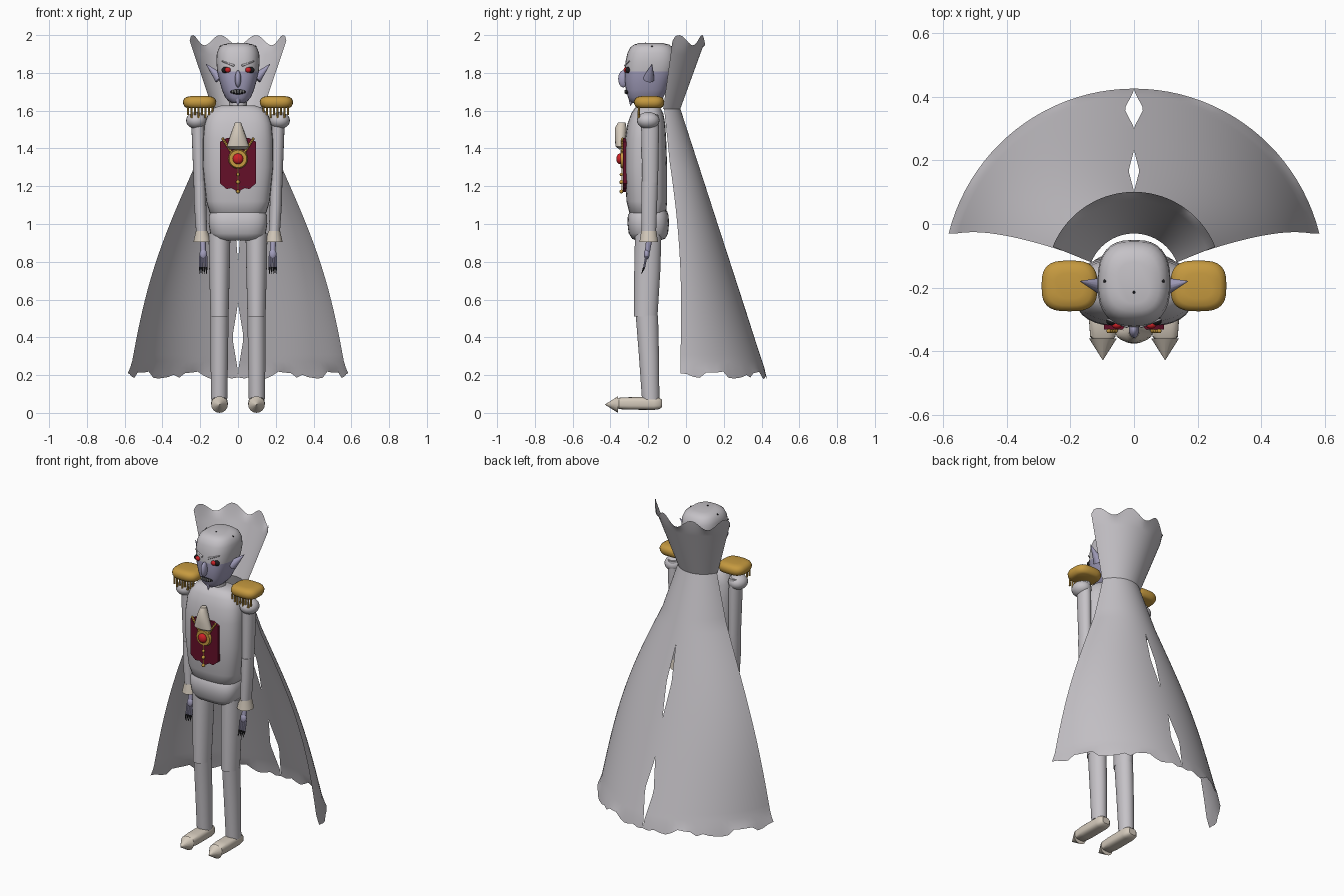
import bpy, bmesh, math, random
from mathutils import Vector, Matrix

random.seed(4)
cube = bpy.data.objects.get("Cube")
if cube:
    bpy.data.objects.remove(cube, do_unlink=True)


def material(name, *rgb):
    m = bpy.data.materials.new(name)
    m.use_nodes = True
    m.diffuse_color = (*rgb, 1)
    m.node_tree.nodes["Principled BSDF"].inputs["Base Color"].default_value = (*rgb, 1)
    return m


GREY = material("pale grey cloth", .56, .54, .57)
SKIN = material("lavender skin", .36, .34, .5)
GOLD = material("gold", .56, .32, .05)
CRIMSON = material("dark crimson", .13, .005, .022)
RED = material("bright red", .6, .015, .02)
CREAM = material("cream", .66, .59, .5)
BLACK = material("black", .012, .012, .014)
WHITE = material("white", .8, .8, .78)
made = []


def finish(name, bm, *mats):
    bmesh.ops.recalc_face_normals(bm, faces=bm.faces)
    mesh = bpy.data.meshes.new(name)
    bm.to_mesh(mesh)
    bm.free()
    for m in mats:
        mesh.materials.append(m)
    ob = bpy.data.objects.new(name, mesh)
    bpy.context.collection.objects.link(ob)
    made.append(ob)
    return ob


def loft(name, rings, mat, power=2.0, along_y=False, sides=32):
    """Skin rounded-square rings given as (height, cx, cy, rx, ry)."""
    bm = bmesh.new()
    loops = []
    for h, cx, cy, rx, ry in rings:
        loop = []
        for i in range(sides):
            a = math.tau * i / sides
            c, s = math.cos(a), math.sin(a)
            u = cx + rx * math.copysign(abs(c) ** (2 / power), c)
            v = cy + ry * math.copysign(abs(s) ** (2 / power), s)
            loop.append(bm.verts.new((u, h, v) if along_y else (u, v, h)))
        loops.append(loop)
    for lo, hi in zip(loops, loops[1:]):
        for i in range(sides):
            j = (i + 1) % sides
            bm.faces.new((lo[i], lo[j], hi[j], hi[i]))
    bm.faces.new(loops[0])
    bm.faces.new(loops[-1])
    return finish(name, bm, mat)


def body(name, spans, mat, power):
    """Centred loft from (z, half width, front y, back y)."""
    return loft(name, [(z, 0, (f + b) / 2, w, (b - f) / 2) for z, w, f, b in spans], mat, power)


def taper(name, p, q, r1, r2, mat, sides=12):
    p, q = Vector(p), Vector(q)
    d = q - p
    place = Matrix.Translation((p + q) / 2) @ d.to_track_quat('Z', 'Y').to_matrix().to_4x4()
    bm = bmesh.new()
    bmesh.ops.create_cone(bm, cap_ends=True, segments=sides, radius1=r1, radius2=r2,
                          depth=d.length, matrix=place)
    return finish(name, bm, mat)


def ball(name, centre, radii, mat):
    bm = bmesh.new()
    bmesh.ops.create_uvsphere(bm, u_segments=20, v_segments=12, radius=1,
                              matrix=Matrix.Translation(centre) @ Matrix.Diagonal((*radii, 1)))
    return finish(name, bm, mat)


def plate(name, outline, front, back, mat):
    bm = bmesh.new()
    face = bm.faces.new([bm.verts.new((x, front, z)) for x, z in outline])
    ext = bmesh.ops.extrude_face_region(bm, geom=[face])["geom"]
    bmesh.ops.translate(bm, vec=(0, back - front, 0),
                        verts=[v for v in ext if isinstance(v, bmesh.types.BMVert)])
    return finish(name, bm, mat)


def sheet(name, heights, radius, angle, slit, hem, cols=22):
    """Half of an open cone of cloth, mirrored; the slit opens the centre back."""
    bm = bmesh.new()
    grid = []
    for k, z in enumerate(heights):
        row = []
        for i in range(cols + 1):
            u = i / cols
            a = slit(z) / radius(z, 0) * (1 - u) + angle(z) * u
            r = radius(z, a)
            dz = hem(u) if k == len(heights) - 1 else 0
            x = 0 if i == 0 and slit(z) < .001 else r * math.sin(a)
            row.append(bm.verts.new((x, -.175 + r * math.cos(a), z + dz)))
        grid.append(row)
    for a, b in zip(grid, grid[1:]):
        for i in range(cols):
            bm.faces.new((a[i], a[i + 1], b[i + 1], b[i]))
    ob = finish(name, bm, GREY)
    mod = ob.modifiers.new("mirror", 'MIRROR')
    mod.merge_threshold = .0005


# Cape with two torn slits and a ragged hem
def cape_radius(z, a):
    t = (1.61 - z) / 1.41
    bulge = max(0, math.sin(math.pi * (t - .2) / .75)) if t > .2 else 0
    return .145 + .457 * t + .055 * bulge * math.sin(a) ** 2


def tear(z):
    return max(0, .017 * (1 - abs(z - 1) / .2), .03 * (1 - abs(z - .4) / .18))


sheet("cape", [1.61 - .0352 * k for k in range(41)], cape_radius,
      lambda z: math.radians(66 + 10 * (1.61 - z) / 1.41), tear,
      lambda u: random.uniform(-.025, .02))

# Standing collar with a scalloped rim
sheet("collar", [1.61 + .036 * k for k in range(11)],
      lambda z, a: .145 + .133 * (z - 1.61) / .365, lambda z: math.radians(68), lambda z: 0,
      lambda u: .003 - .027 * math.cos(u * 3.4 * math.pi) - .012 * (u > .97))

# Torso, pelvis, neck
body("torso", [(1.04, .12, -.28, -.12), (1.06, .15, -.3, -.105), (1.12, .168, -.315, -.1),
               (1.3, .186, -.325, -.1), (1.45, .185, -.322, -.105), (1.53, .177, -.31, -.11),
               (1.585, .158, -.29, -.12), (1.615, .128, -.27, -.135), (1.627, .09, -.25, -.15)],
     GREY, 2.8)
body("pelvis", [(.912, .09, -.26, -.14), (.922, .125, -.285, -.11), (.95, .147, -.303, -.095),
                (1, .155, -.31, -.09), (1.045, .154, -.308, -.092), (1.068, .14, -.295, -.1),
                (1.072, .1, -.27, -.13)], GREY, 3)
taper("neck", (0, -.2, 1.6), (0, -.2, 1.68), .048, .045, GREY, 24)

# Head: skin below the hairline, grey above
head = body("head", [(1.64, .03, -.285, -.16), (1.65, .05, -.295, -.14), (1.67, .068, -.307, -.12),
                     (1.71, .085, -.318, -.1), (1.76, .099, -.324, -.08), (1.807, .11, -.325, -.06),
                     (1.86, .115, -.32, -.05), (1.905, .112, -.31, -.055), (1.935, .1, -.295, -.07),
                     (1.95, .08, -.275, -.09), (1.957, .05, -.25, -.12)], SKIN, 2.6)
head.data.materials.append(GREY)
for f in head.data.polygons:
    f.material_index = int(f.center.z > 1.807)
ball("nose", (0, -.332, 1.768), (.016, .027, .045), SKIN)
taper("chin_tuft", (0, -.285, 1.672), (0, -.295, 1.625), .022, .001, SKIN)

# Mouth with teeth
ball("mouth", (0, -.311, 1.7), (.042, .014, .014), BLACK)
for i in range(-2, 3):
    taper("tooth", (i * .014, -.322, 1.708), (i * .014, -.325, 1.69), .005, .001, WHITE, 6)

# Chest cloth, neck frill, medallion
plate("chest_cloth", [(-.095, 1.435), (-.06, 1.455), (.06, 1.455), (.095, 1.435), (.095, 1.215),
                      (.06, 1.185), (.035, 1.19), (0, 1.17), (-.035, 1.19), (-.06, 1.185),
                      (-.095, 1.215)], -.333, -.305, CRIMSON)
loft("neck_frill", [(1.395, 0, -.335, .045, .018), (1.41, 0, -.345, .058, .028),
                    (1.45, 0, -.347, .046, .03), (1.51, 0, -.345, .026, .03),
                    (1.537, 0, -.34, .016, .02)], CREAM, sides=16)
taper("medallion", (0, -.325, 1.345), (0, -.347, 1.345), .055, .046, GOLD, 24)
ball("medallion_gem", (0, -.35, 1.345), (.028, .019, .028), RED)
for z, r in ((1.262, .009), (1.222, .011), (1.172, .01)):
    ball("pendant_bead", (0, -.342, z), (r, r, r), GOLD)
taper("pendant_chain", (0, -.339, 1.3), (0, -.339, 1.175), .003, .003, GOLD, 6)
ball("crown_stud", (0, -.215, 1.957), (.004, .004, .004), BLACK)

# Paired parts
for s, side in ((1, "left_"), (-1, "right_")):
    # Face details
    taper(side + "ear", (s * .096, -.197, 1.77), (s * .17, -.18, 1.848), .03, .001, SKIN)
    ball(side + "eye_socket", (s * .066, -.307, 1.815), (.021, .013, .017), BLACK)
    ball(side + "eye", (s * .054, -.318, 1.816), (.016, .012, .014), RED)
    taper(side + "eyebrow", (s * .02, -.322, 1.838), (s * .085, -.3, 1.862), .006, .003, GREY)
    ball(side + "head_stud", (s * .092, -.18, 1.94), (.005, .005, .005), BLACK)
    # Necklace
    for i in range(9):
        t = i / 8
        ball(side + "chain_bead", (s * (.08 - .045 * t), -.337, 1.45 - .07 * t), (.007,) * 3, GOLD)
    # Epaulette and fringe
    loft(side + "epaulette",
         [(z, s * .203, -.195, .088 * k, .08 * k) for z, k in
          ((1.613, .75), (1.62, .9), (1.635, .99), (1.65, 1), (1.664, .93), (1.673, .78), (1.677, .5))],
         GOLD, 3)
    for i in range(8):
        x = s * (.135 + .0185 * i)
        taper(side + "fringe", (x, -.25, 1.62), (x, -.25, 1.562 + .014 * (i % 2)), .005, .006, GOLD, 8)
    # Arm, cuff, hand
    ball(side + "shoulder", (s * .22, -.2, 1.548), (.055, .06, .045), GREY)
    loft(side + "upper_arm", [(1.58, s * .212, -.192, .034, .045), (1.5, s * .21, -.19, .036, .047),
                              (1.22, s * .204, -.19, .031, .042)], GREY)
    loft(side + "forearm", [(1.225, s * .203, -.192, .032, .043), (1.1, s * .2, -.195, .032, .042),
                            (.94, s * .192, -.197, .029, .038)], GREY)
    loft(side + "cuff", [(.905, s * .19, -.197, .046, .05), (.925, s * .19, -.197, .042, .046),
                         (.962, s * .192, -.197, .031, .04)], CREAM)
    taper(side + "wrist", (s * .187, -.193, .93), (s * .184, -.205, .85), .017, .014, SKIN)
    ball(side + "palm", (s * .184, -.208, .84), (.02, .015, .028), SKIN)
    for i in range(4):
        x = s * (.167 + .0115 * i)
        taper(side + "finger", (x, -.21, .83), (x, -.222, .768), .006, .005, SKIN, 8)
        taper(side + "claw", (x, -.222, .77), (x, -.236, .735), .006, .001, BLACK, 8)
    # Leg, shoe, pointed toe
    loft(side + "thigh", [(.95, s * .098, -.2, .058, .07), (.75, s * .098, -.205, .054, .069),
                          (.51, s * .098, -.213, .048, .062)], GREY)
    loft(side + "shin", [(.515, s * .098, -.207, .048, .059), (.3, s * .099, -.196, .046, .053),
                         (.07, s * .1, -.187, .043, .046)], GREY)
    loft(side + "shoe", [(-.365, s * .098, .05, .03, .022), (-.355, s * .098, .05, .04, .03),
                         (-.3, s * .098, .05, .044, .033), (-.17, s * .098, .05, .043, .034),
                         (-.14, s * .098, .05, .038, .03), (-.128, s * .098, .05, .025, .02)],
         CREAM, 3, True)
    taper(side + "toe_point", (s * .098, -.36, .044), (s * .098, -.428, .044), .044, .001, CREAM, 16)

# Smooth shading with sharp edges kept
bpy.ops.object.select_all(action='DESELECT')
for ob in made:
    ob.select_set(True)
bpy.context.view_layer.objects.active = made[0]
bpy.ops.object.shade_smooth_by_angle(angle=math.radians(40))
